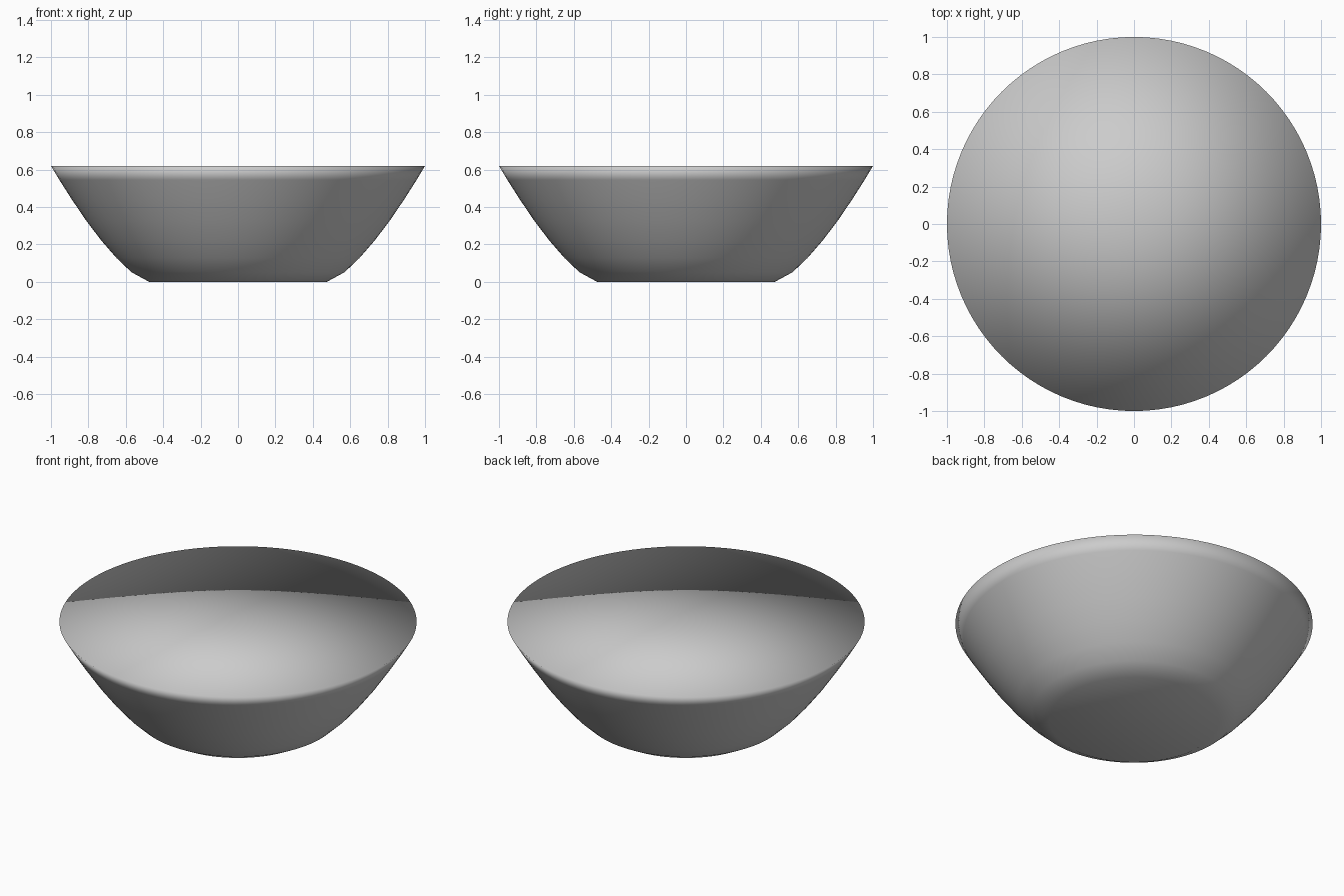
import bpy, bmesh, math

if "Cube" in bpy.data.objects:
    bpy.data.objects.remove(bpy.data.objects["Cube"])

SEGMENTS = 96

# Half profile of the filled bowl: flat base, flared wall, flat top surface
profile = [(0, 0), (0.475, 0), (0.57, 0.052), (0.65, 0.128), (0.73, 0.22),
           (0.81, 0.325), (0.89, 0.443), (0.955, 0.545), (1.0, 0.62), (0, 0.62)]

# Lathe the profile around z
bm = bmesh.new()
verts = [bm.verts.new((r, 0, z)) for r, z in profile]
edges = [bm.edges.new(pair) for pair in zip(verts, verts[1:])]
bmesh.ops.spin(bm, geom=verts + edges, cent=(0, 0, 0), axis=(0, 0, 1),
               angle=math.tau, steps=SEGMENTS, use_duplicate=False)
bmesh.ops.remove_doubles(bm, verts=bm.verts, dist=1e-4)
bmesh.ops.recalc_face_normals(bm, faces=bm.faces)

# Smooth all over, including the soft rim
for f in bm.faces:
    f.smooth = True

mesh = bpy.data.meshes.new("bowl")
bm.to_mesh(mesh)
bm.free()
bowl = bpy.data.objects.new("bowl", mesh)
bpy.context.collection.objects.link(bowl)
